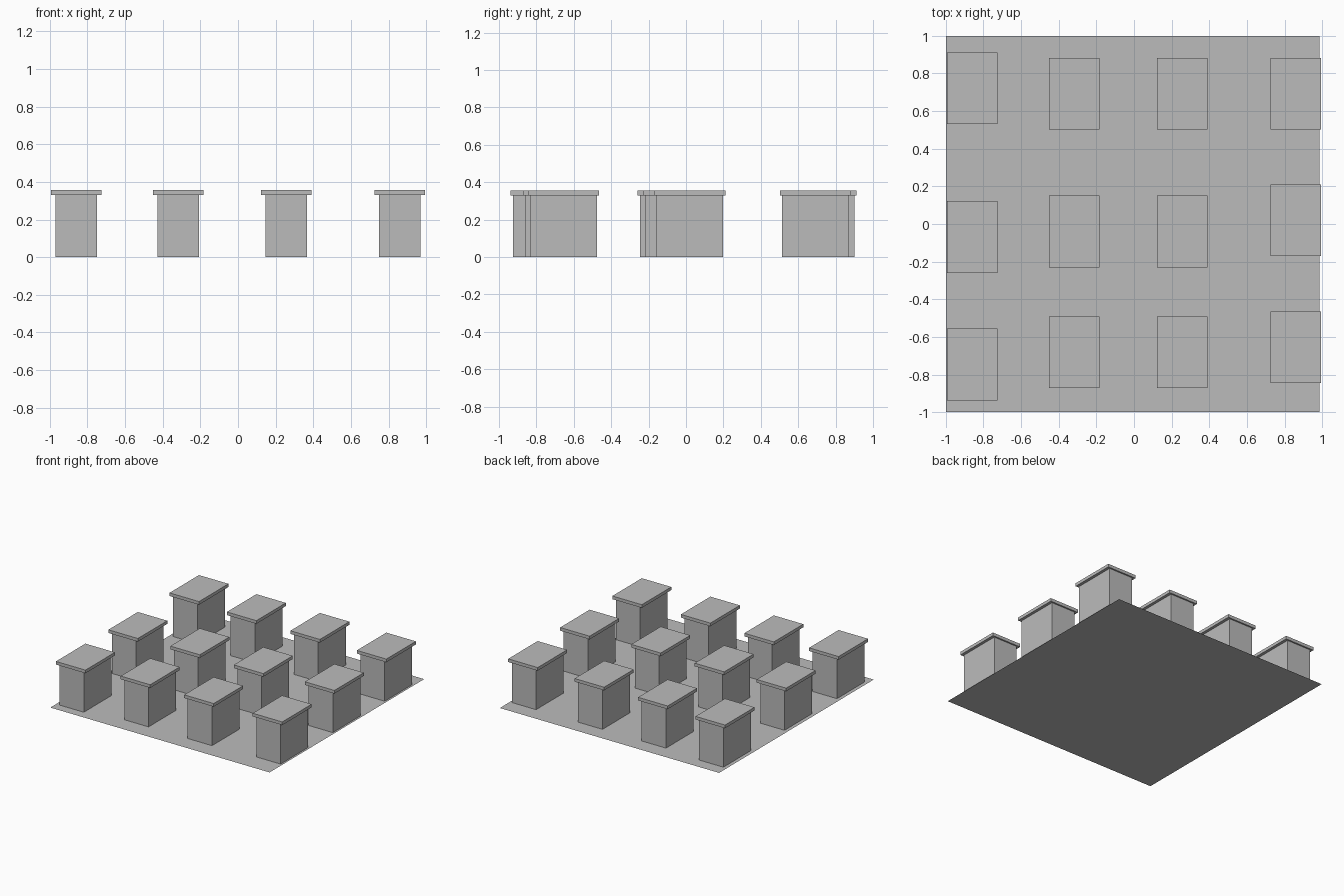
import bpy
import bmesh
from mathutils import Matrix, Vector

default_cube = bpy.data.objects.get("Cube")
if default_cube:
    bpy.data.objects.remove(default_cube, do_unlink=True)

# One plain grey for everything
grey = bpy.data.materials.new("plain_grey")
grey.use_nodes = True
colour = (0.5, 0.5, 0.5, 1.0)
grey.diffuse_color = colour
grey.node_tree.nodes["Principled BSDF"].inputs["Base Color"].default_value = colour


def finish(name, bm):
    mesh = bpy.data.meshes.new(name)
    bm.to_mesh(mesh)
    bm.free()
    mesh.materials.append(grey)
    obj = bpy.data.objects.new(name, mesh)
    bpy.context.scene.collection.objects.link(obj)
    return obj


def box(name, x, y, width, depth, z0, z1, open_bottom=False):
    bm = bmesh.new()
    place = Matrix.Translation((x, y, (z0 + z1) / 2))
    size = Matrix.Diagonal((width, depth, z1 - z0, 1))
    bmesh.ops.create_cube(bm, size=1, matrix=place @ size)
    if open_bottom:
        bm.normal_update()
        under = [f for f in bm.faces if f.normal.z < -0.9]
        bmesh.ops.delete(bm, geom=under, context="FACES_ONLY")
    return finish(name, bm)


# Ground sheet
bm = bmesh.new()
stretch = Matrix.Translation((-0.007, 0, 0)) @ Matrix.Diagonal((0.993, 1, 1, 1))
bmesh.ops.create_grid(bm, x_segments=1, y_segments=1, size=1, matrix=stretch)
finish("ground_sheet", bm)

# Columns of huts: x centre and the y centres from back to front
middle = (0.692, -0.04, -0.682)
columns = [
    (-0.859, (0.722, -0.069, -0.747)),
    (-0.318, middle),
    (0.257, middle),
    (0.859, (0.692, 0.02, -0.655)),
]
EAVES, TOP = 0.33, 0.356

for c, (x, rows) in enumerate(columns, 1):
    for r, y in enumerate(rows, 1):
        box(f"hut_walls_{c}_{r}", x, y, 0.22, 0.356, 0, EAVES, open_bottom=True)
        box(f"hut_roof_{c}_{r}", x, y, 0.267, 0.381, EAVES, TOP)
